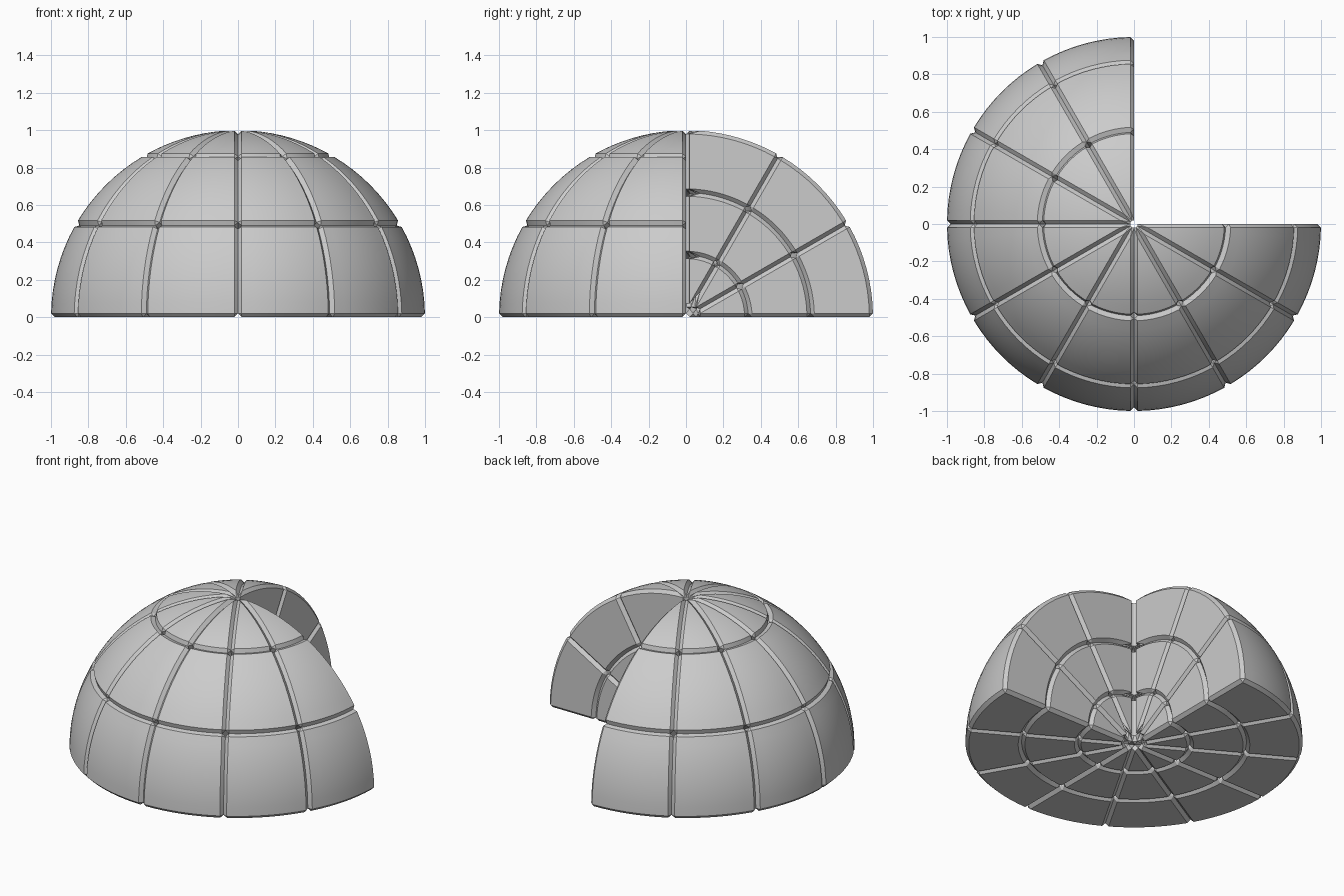
import bpy, bmesh
from math import sin, cos, asin, acos, radians, pi
from itertools import product, combinations
from mathutils import Vector

CHAMFER = 0.02
STEP = radians(30)            # angular size of every block
HALF = STEP / 2
SEGS = (1, 8, 8)              # divisions along radius, elevation, azimuth

if "Cube" in bpy.data.objects:
    bpy.data.objects.remove(bpy.data.objects["Cube"])

# Single stone grey
grey = bpy.data.materials.new("grey")
grey.use_nodes = True
GREY = (0.6, 0.6, 0.6, 1)
grey.diffuse_color = GREY
grey.node_tree.nodes["Principled BSDF"].inputs["Base Color"].default_value = GREY


def lerp(a, b, t):
    return a + (b - a) * t


def polar(r, e, a):
    return Vector((r * cos(e) * cos(a), r * cos(e) * sin(a), r * sin(e)))


def inset(dist):
    """Angle that pulls an edge in by the chamfer width at this distance."""
    return min(asin(min(1, CHAMFER / dist)), HALF)


def face_point(axis, t, rr, ee, aa):
    """Point on one inset face of a block; t is its place (0-1) per direction."""
    mid_e, mid_a = sum(ee) / 2, sum(aa) / 2
    at_pole = ee[1] > pi / 2 - 0.01
    tip = CHAMFER / sin(HALF)
    if axis == 0:                                   # spherical face
        r = rr[int(t[0])]
        if r == 0:
            return polar(tip, mid_e, mid_a)
        top = acos(tip / r) if at_pole else ee[1] - inset(r)
        e = lerp(ee[0] + inset(r), top, t[1])
        k = inset(r * cos(e))
        return polar(r, e, lerp(aa[0] + k, aa[1] - k, t[2]))
    if axis == 1:                                   # conical face
        e = ee[int(t[1])]
        on_axis = at_pole and t[1] == 1
        start = max(rr[0] + CHAMFER, tip if on_axis else tip / cos(e))
        r = lerp(start, rr[1] - CHAMFER, t[0])
        if on_axis:                                 # flattened edge by the axis
            p = polar(CHAMFER * cos(HALF), 0, mid_a)
            p.z = r
            return p
        k = inset(r * cos(e))
        return polar(r, e, lerp(aa[0] + k, aa[1] - k, t[2]))
    r = lerp(max(rr[0] + CHAMFER, tip), rr[1] - CHAMFER, t[0])   # flat side face
    k = inset(r)
    return polar(r, lerp(ee[0] + k, ee[1] - k, t[1]), aa[int(t[2])])


def add_block(bm, rr, ee, aa):
    """Six inset faces, joined by chamfer strips and corner triangles."""
    verts = {}

    def vert(axis, idx):
        key = (axis, tuple(idx))
        if key not in verts:
            t = [i / n for i, n in zip(idx, SEGS)]
            verts[key] = bm.verts.new(face_point(axis, t, rr, ee, aa))
        return verts[key]

    for axis, side in product(range(3), (0, 1)):
        u, v = [k for k in range(3) if k != axis]
        for i, j in product(range(SEGS[u]), range(SEGS[v])):
            loop = []
            for du, dv in ((0, 0), (1, 0), (1, 1), (0, 1)):
                idx = [0, 0, 0]
                idx[axis], idx[u], idx[v] = side * SEGS[axis], i + du, j + dv
                loop.append(vert(axis, idx))
            bm.faces.new(loop)
    for (p, q), sp, sq in product(combinations(range(3), 2), (0, 1), (0, 1)):
        run = 3 - p - q
        for m in range(SEGS[run]):
            a, b = [0, 0, 0], [0, 0, 0]
            for idx, step in ((a, m), (b, m + 1)):
                idx[p], idx[q], idx[run] = sp * SEGS[p], sq * SEGS[q], step
            bm.faces.new((vert(p, a), vert(p, b), vert(q, b), vert(q, a)))
    for corner in product(*((0, n) for n in SEGS)):
        bm.faces.new([vert(axis, corner) for axis in range(3)])


# Three shells, each of three tiers, with one quarter left open
for shell, shell_name in enumerate(("core", "middle", "outer")):
    for tier, tier_name in enumerate(("lower", "upper", "cap")):
        bm = bmesh.new()
        for wedge in range(3, 12):
            add_block(bm, (shell / 3, (shell + 1) / 3),
                      (tier * STEP, (tier + 1) * STEP),
                      (wedge * STEP, (wedge + 1) * STEP))
        bmesh.ops.remove_doubles(bm, verts=bm.verts, dist=0.00005)
        bmesh.ops.dissolve_degenerate(bm, edges=bm.edges, dist=0.00005)
        bmesh.ops.recalc_face_normals(bm, faces=bm.faces)
        name = f"{shell_name}_{tier_name}_blocks"
        mesh = bpy.data.meshes.new(name)
        bm.to_mesh(mesh)
        bm.free()
        mesh.materials.append(grey)
        obj = bpy.data.objects.new(name, mesh)
        bpy.context.collection.objects.link(obj)
        bpy.ops.object.select_all(action="DESELECT")
        obj.select_set(True)
        bpy.context.view_layer.objects.active = obj
        bpy.ops.object.shade_smooth_by_angle(angle=radians(20))
